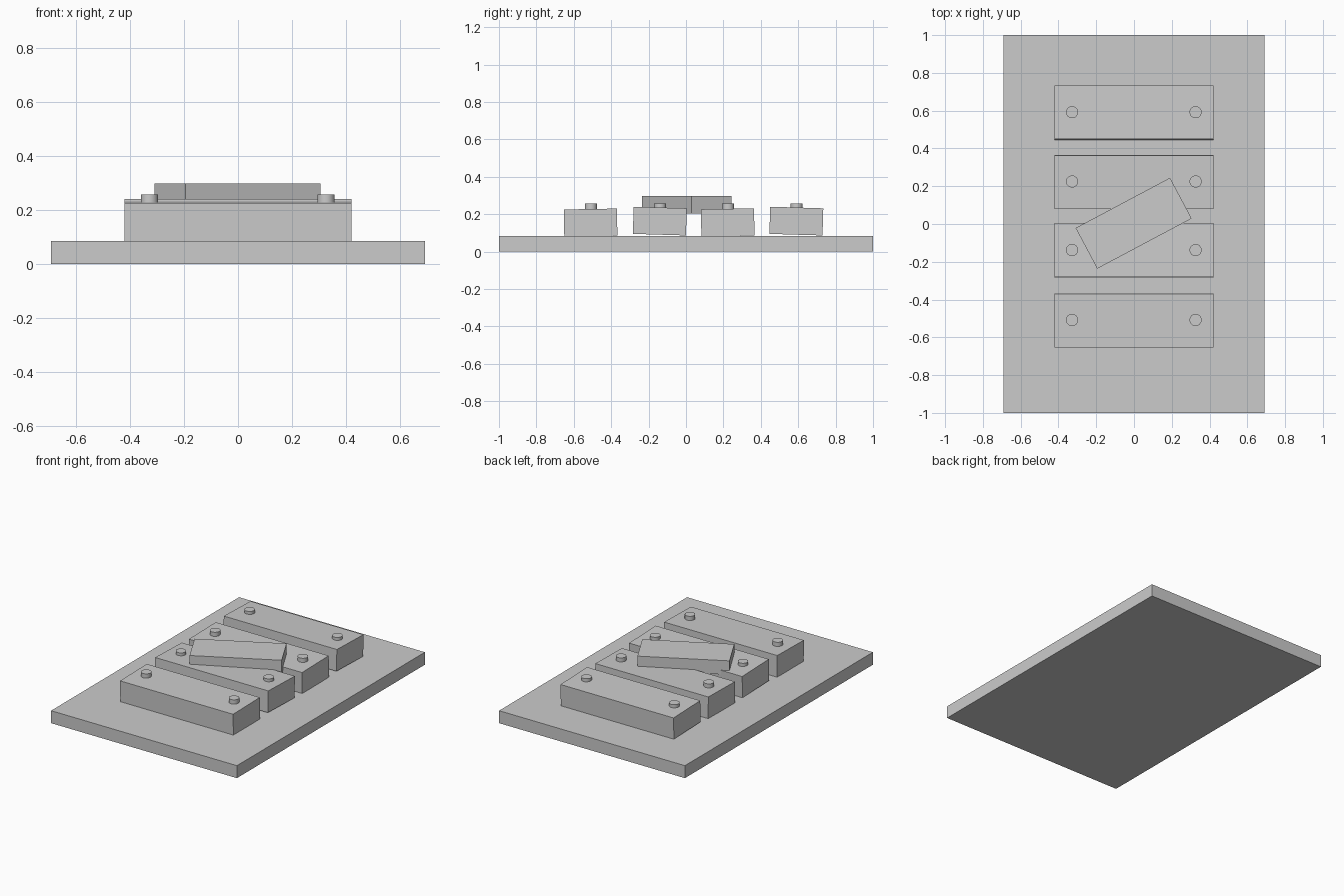
import bpy
from math import radians

cube = bpy.data.objects.get("Cube")
if cube:
    bpy.data.objects.remove(cube, do_unlink=True)

grey = bpy.data.materials.new("plain grey")
grey.use_nodes = True
colour = (0.6, 0.6, 0.6, 1)
grey.diffuse_color = colour
grey.node_tree.nodes["Principled BSDF"].inputs["Base Color"].default_value = colour


def box(name, size, centre, rotation=(0, 0, 0)):
    bpy.ops.mesh.primitive_cube_add(
        size=1, location=centre, rotation=[radians(a) for a in rotation])
    ob = bpy.context.object
    ob.name = name
    ob.scale = size
    bpy.ops.object.transform_apply(location=False, rotation=False, scale=True)
    ob.data.materials.append(grey)


def peg(name, x, y):
    bpy.ops.mesh.primitive_cylinder_add(
        vertices=32, radius=0.032, depth=0.06, location=(x, y, 0.226))
    ob = bpy.context.object
    ob.name = name
    ob.data.materials.append(grey)
    bpy.ops.object.shade_smooth_by_angle(angle=radians(30))


# Ground slab
box("base_slab", (1.384, 2, 0.084), (0, 0, 0.042))

# Row of slightly tilted planks, each held by two pegs
planks = [(-0.51, 0.155, 1), (-0.14, 0.163, -1.7), (0.223, 0.156, 1), (0.59, 0.163, -1.7)]
for i, (y, z, tilt) in enumerate(planks, 1):
    box(f"plank_{i}", (0.842, 0.284, 0.145), (0, y, z), (tilt, 0, 0))
    for side, x in (("right", -0.328), ("left", 0.326)):
        peg(f"peg_{i}_{side}", x, y + 0.002)

# Loose bar lying askew across the middle planks
box("loose_bar", (0.566, 0.244, 0.094), (-0.002, 0.004, 0.25), (0, 0, 28))
